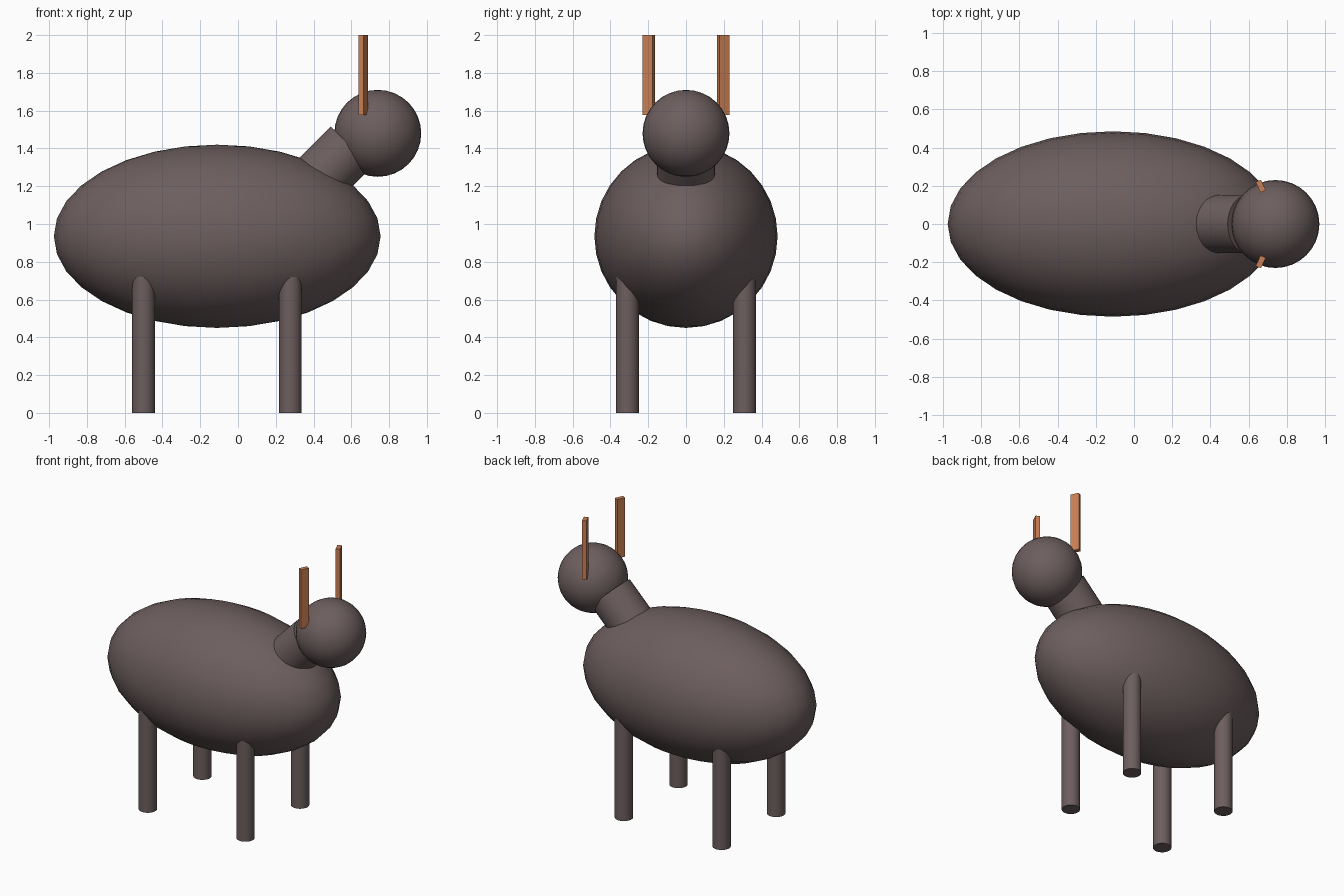
import bpy
from math import radians
from mathutils import Vector

cube = bpy.data.objects.get("Cube")
if cube:
    bpy.data.objects.remove(cube, do_unlink=True)


def make_material(name, rgb):
    mat = bpy.data.materials.new(name)
    mat.use_nodes = True
    mat.diffuse_color = (*rgb, 1)
    mat.node_tree.nodes["Principled BSDF"].inputs["Base Color"].default_value = (*rgb, 1)
    return mat


hide = make_material("dull brown hide", (0.153, 0.112, 0.112))
horn = make_material("orange horn", (0.60, 0.216, 0.09))


def finish(name, mat, smooth=True):
    obj = bpy.context.object
    obj.name = name
    obj.data.materials.append(mat)
    bpy.ops.object.transform_apply(location=False, rotation=False, scale=True)
    if smooth:
        bpy.ops.object.shade_smooth_by_angle(angle=radians(40))
    return obj


def ball(name, center, radii):
    bpy.ops.mesh.primitive_uv_sphere_add(segments=32, ring_count=16, location=center)
    bpy.context.object.scale = radii
    finish(name, hide)


def rod(name, start, end, radius):
    start, end = Vector(start), Vector(end)
    axis = end - start
    bpy.ops.mesh.primitive_cylinder_add(
        vertices=32, radius=radius, depth=axis.length, location=(start + end) / 2,
        rotation=axis.to_track_quat("Z", "Y").to_euler())
    finish(name, hide)


# Egg-shaped body, slanted neck and round head
ball("body", (-0.11, 0, 0.935), (0.865, 0.485, 0.485))
rod("neck", (0.3, 0, 1.11), (0.598, 0, 1.408), 0.153)
ball("head", (0.74, 0, 1.48), (0.23, 0.23, 0.23))

# Legs and horns, paired across the body
for side, y in (("left", 1), ("right", -1)):
    for end, x in (("front", 0.277), ("back", -0.5)):
        rod(f"{end}_{side}_leg", (x, y * 0.31, 0), (x, y * 0.31, 0.85), 0.06)
    bpy.ops.mesh.primitive_cube_add(
        size=1, location=(0.663, y * 0.198, 1.788), rotation=(0, 0, y * radians(25)))
    bpy.context.object.scale = (0.03, 0.06, 0.424)
    finish(f"{side}_horn", horn, smooth=False)
